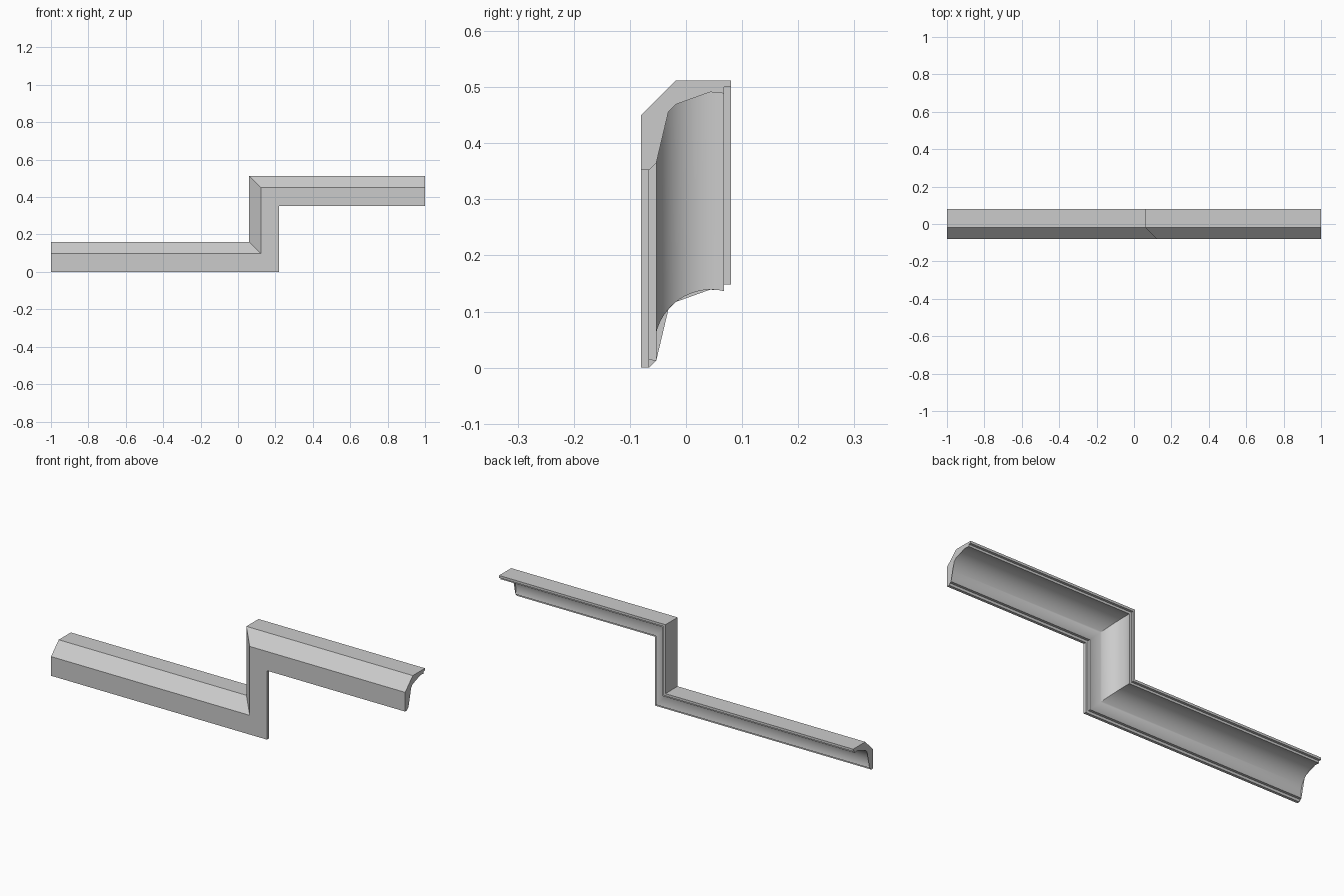
import bpy, bmesh, math

if "Cube" in bpy.data.objects:
    bpy.data.objects.remove(bpy.data.objects["Cube"])

# Cross-section as (y, d): chamfered outer face, stepped lips, concave inner cove
RISE, STEP_X = 0.352, 0.22
profile = [(-0.066, 0), (-0.08, 0), (-0.08, 0.098), (-0.018, 0.16),
           (0.08, 0.16), (0.08, 0.148), (0.068, 0.148)]
SEG, R, CY, CD = 32, 0.101, 0.045, 0.038
for i in range(SEG + 1):
    a = math.radians(76.8 + (194.3 - 76.8) * i / SEG)
    profile.append((CY + R * math.cos(a), CD + R * math.sin(a)))
profile.append((-0.066, 0.0133))

# Mitred stations: left end, lower corner, upper corner, right end
stations = [lambda d: (-1, d),
            lambda d: (STEP_X - d, d),
            lambda d: (STEP_X - d, RISE + d),
            lambda d: (1, RISE + d)]

bm = bmesh.new()
rings = []
for place in stations:
    ring = []
    for y, d in profile:
        x, z = place(d)
        ring.append(bm.verts.new((x, y, z)))
    rings.append(ring)

# Side walls of the three runs, then the two end caps
n = len(profile)
for a, b in zip(rings, rings[1:]):
    for i in range(n):
        j = (i + 1) % n
        bm.faces.new((a[i], a[j], b[j], b[i]))
caps = [bm.faces.new(rings[0]), bm.faces.new(rings[-1])]
bmesh.ops.triangulate(bm, faces=caps)
bmesh.ops.recalc_face_normals(bm, faces=bm.faces[:])

mesh = bpy.data.meshes.new("stepped_moulding")
bm.to_mesh(mesh)
bm.free()
moulding = bpy.data.objects.new("stepped_moulding", mesh)
bpy.context.collection.objects.link(moulding)

# Smooth cove, crisp edges elsewhere
bpy.context.view_layer.objects.active = moulding
moulding.select_set(True)
bpy.ops.object.shade_smooth_by_angle(angle=math.radians(25))
